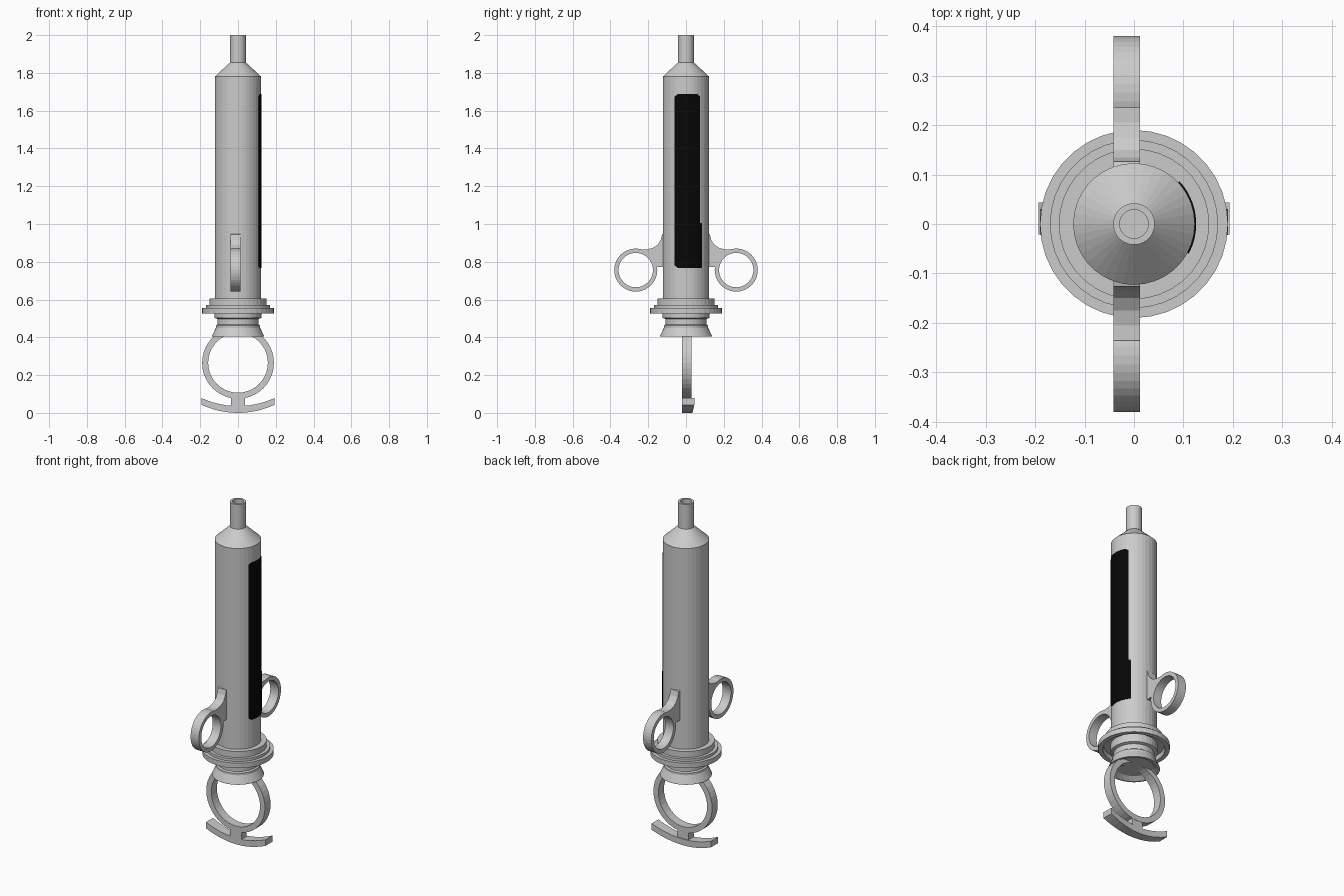
import bpy, bmesh, math
from mathutils import Matrix, Vector

if "Cube" in bpy.data.objects:
    bpy.data.objects.remove(bpy.data.objects["Cube"])


def material(name, c):
    m = bpy.data.materials.new(name)
    m.diffuse_color = (c, c, c, 1)
    m.use_nodes = True
    m.node_tree.nodes["Principled BSDF"].inputs["Base Color"].default_value = m.diffuse_color
    return m


GREY = material("light grey", 0.6)
BLACK = material("black", 0.002)


def finish(name, bm, mat=GREY):
    bmesh.ops.recalc_face_normals(bm, faces=bm.faces)
    me = bpy.data.meshes.new(name)
    bm.to_mesh(me)
    bm.free()
    me.materials.append(mat)
    ob = bpy.data.objects.new(name, me)
    bpy.context.collection.objects.link(ob)
    return ob


def lathe(name, profile, seg=36, matrix=Matrix(), closed=False):
    """Revolve (radius, height) points about local z; radius 0 makes a tip."""
    bm = bmesh.new()
    rows = []
    for r, z in profile:
        if r == 0:
            rows.append([bm.verts.new((0, 0, z))] * seg)
        else:
            rows.append([bm.verts.new((r * math.cos(math.tau * i / seg),
                                       r * math.sin(math.tau * i / seg), z)) for i in range(seg)])
    pairs = list(zip(rows, rows[1:])) + ([(rows[-1], rows[0])] if closed else [])
    for a, b in pairs:
        for i in range(seg):
            j = (i + 1) % seg
            bm.faces.new(list(dict.fromkeys((a[i], a[j], b[j], b[i]))))
    bmesh.ops.transform(bm, matrix=matrix, verts=bm.verts)
    return finish(name, bm)


def extrude(name, pts, offset):
    """Extrude a flat outline by an offset vector."""
    bm = bmesh.new()
    f = bm.faces.new([bm.verts.new(p) for p in pts])
    r = bmesh.ops.extrude_face_region(bm, geom=[f])
    bmesh.ops.translate(bm, vec=Vector(offset),
                        verts=[v for v in r["geom"] if isinstance(v, bmesh.types.BMVert)])
    bmesh.ops.triangulate(bm, faces=[f for f in bm.faces if len(f.verts) > 4])
    return finish(name, bm)


def ring(name, centre, outer, inner, half, axis):
    prof = [(inner, -half), (outer, -half), (outer, half), (inner, half)]
    return lathe(name, prof, 40, Matrix.Translation(centre) @ Matrix.Rotation(math.pi / 2, 4, axis), True)


# barrel with shoulder cone and hollow nozzle
lathe("barrel", [(0, 0.59), (0.123, 0.59), (0.123, 1.78), (0.042, 1.855), (0.042, 2.0),
                 (0.029, 2.0), (0.029, 1.87), (0, 1.87)])

# stepped flange at the barrel's open end, recessed underneath
lathe("flange", [(0, 0.605), (0.152, 0.605), (0.152, 0.57), (0.17, 0.57), (0.17, 0.555),
                 (0.19, 0.555), (0.19, 0.525), (0.165, 0.525), (0.16, 0.55), (0, 0.55)])

# plunger neck with flared collar
lathe("plunger_collar", [(0, 0.56), (0.125, 0.56), (0.125, 0.503), (0.109, 0.498), (0.109, 0.468),
                         (0.117, 0.462), (0.117, 0.45), (0.138, 0.407), (0.138, 0.404),
                         (0.125, 0.404), (0.1, 0.42), (0, 0.42)])

# thumb ring, its stem and curved foot bar
ring("thumb_ring", (0, 0.004, 0.265), 0.19, 0.158, 0.026, 'X')
extrude("thumb_stem", [(-0.036, -0.021, 0.02), (0.036, -0.021, 0.02),
                       (0.036, -0.021, 0.093), (-0.036, -0.021, 0.093)], (0, 0.05, 0))
N = 12
xs = [-0.193 + 0.386 * i / N for i in range(N + 1)]
curve = [(x, -0.021, 0.042 * (x / 0.193) ** 2) for x in xs]
bar = extrude("thumb_bar", curve + [(x, y, z + 0.036) for x, y, z in reversed(curve)], (0, 0.055, 0))
for v in bar.data.vertices:          # the tips lean slightly backwards
    if v.co.y > 0:
        v.co.y += 0.01 * (v.co.x / 0.193) ** 2

# finger rings with curved brackets on both sides
X0, W = -0.041, 0.053
for side, name in ((-1, "front"), (1, "back")):
    ring(f"{name}_finger_ring", (X0 + W / 2, side * 0.266, 0.756), 0.114, 0.091, W / 2, 'Y')
    outline = [(0.11, 0.772), (0.11, 0.95), (0.126, 0.945), (0.134, 0.915), (0.15, 0.89),
               (0.175, 0.874), (0.205, 0.866), (0.235, 0.866)]
    outline += [(0.266 + 0.103 * math.cos(a), 0.756 + 0.103 * math.sin(a))
                for a in (math.radians(100 + 10 * i) for i in range(8))]
    extrude(f"{name}_finger_bracket", [(X0, side * y, z) for y, z in outline], (W, 0, 0))


# thin curved black scale panel on the right of the barrel
def panel(name, y0, y1, z0, z1):
    bm = bmesh.new()
    R, n = 0.126, 8
    a0, a1 = math.asin(y0 / R), math.asin(y1 / R)
    cols = []
    for i in range(n + 1):
        a = a0 + (a1 - a0) * i / n
        # clipped corners at the outer columns
        d = 0.012 if i in (0, n) else 0
        cols.append([bm.verts.new((r * math.cos(a), r * math.sin(a), z))
                     for r, z in ((0.12, z0 + d), (R, z0 + d), (R, z1 - d), (0.12, z1 - d))])
    for a, b in zip(cols, cols[1:]):
        for k in range(4):
            bm.faces.new((a[k], b[k], b[(k + 1) % 4], a[(k + 1) % 4]))
    bm.faces.new(cols[0])
    bm.faces.new(cols[-1])
    finish(name, bm, BLACK)


panel("scale_panel", -0.06, 0.075, 0.768, 1.687)
panel("scale_panel_step", 0.06, 0.086, 0.768, 1.005)
